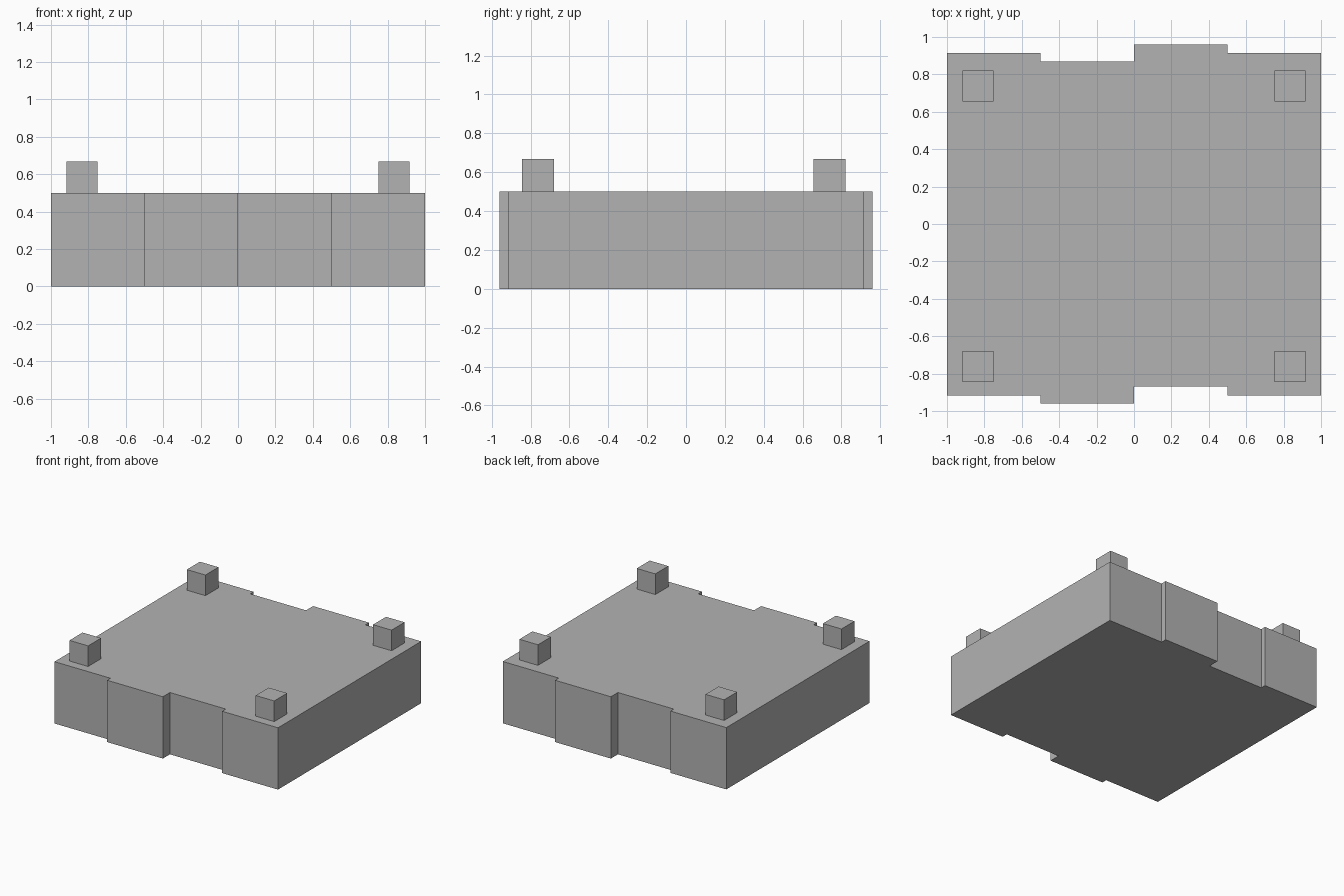
import bpy, bmesh

if "Cube" in bpy.data.objects:
    bpy.data.objects.remove(bpy.data.objects["Cube"])

grey = bpy.data.materials.new("plain_grey")
grey.diffuse_color = (0.45, 0.45, 0.45, 1)
grey.use_nodes = True
grey.node_tree.nodes["Principled BSDF"].inputs["Base Color"].default_value = grey.diffuse_color


def prism(name, outline, z0, z1):
    """Extrude a flat outline from z0 to z1."""
    bm = bmesh.new()
    base = bm.faces.new([bm.verts.new((x, y, z0)) for x, y in outline])
    top = bmesh.ops.extrude_face_region(bm, geom=[base])["geom"]
    verts = [v for v in top if isinstance(v, bmesh.types.BMVert)]
    bmesh.ops.translate(bm, verts=verts, vec=(0, 0, z1 - z0))
    bmesh.ops.recalc_face_normals(bm, faces=bm.faces)
    mesh = bpy.data.meshes.new(name)
    bm.to_mesh(mesh)
    bm.free()
    mesh.materials.append(grey)
    obj = bpy.data.objects.new(name, mesh)
    bpy.context.collection.objects.link(obj)
    return obj


# Slab with interlocking steps on the front and back edges
xs = (-1, -0.5, 0, 0.5, 1)
front_y = (-0.917, -0.96, -0.87, -0.917)
back_y = (0.913, 0.87, 0.96, 0.913)


def stepped_edge(ys):
    return [(x, y) for i, y in enumerate(ys) for x in (xs[i], xs[i + 1])]


prism("slab", stepped_edge(front_y) + stepped_edge(back_y)[::-1], 0, 0.5)

# Four corner pegs
h = 0.083
for side, cx in (("left", -0.833), ("right", 0.833)):
    for end, cy in (("front", -0.762), ("back", 0.738)):
        square = [(cx - h, cy - h), (cx + h, cy - h), (cx + h, cy + h), (cx - h, cy + h)]
        prism(f"{end}_{side}_peg", square, 0.5, 0.667)
